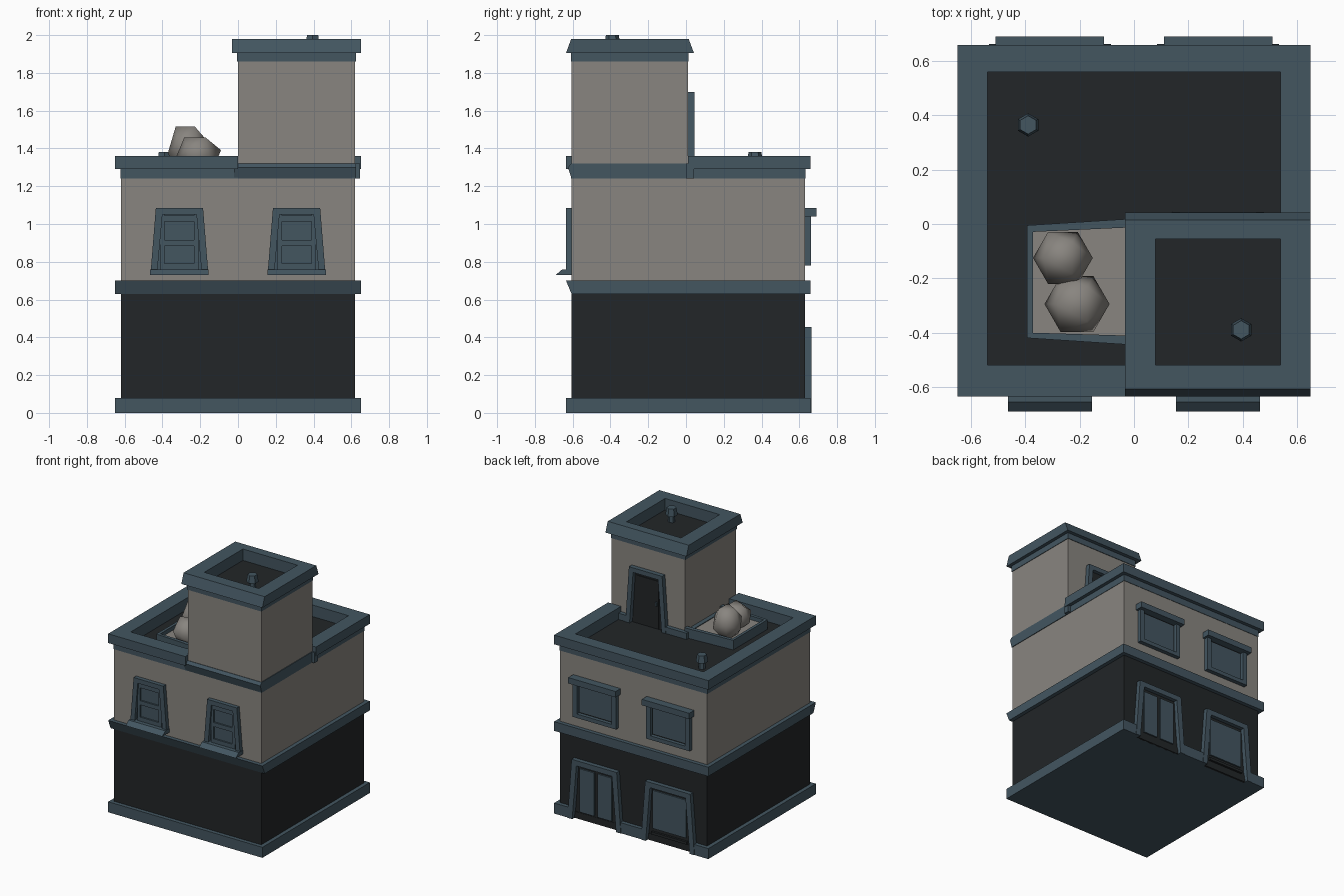
import bpy, bmesh, math
from mathutils import Vector, Matrix

if "Cube" in bpy.data.objects:
    bpy.data.objects.remove(bpy.data.objects["Cube"])


def material(name, rgb):
    m = bpy.data.materials.new(name)
    m.diffuse_color = (*rgb, 1)
    m.use_nodes = True
    m.node_tree.nodes["Principled BSDF"].inputs["Base Color"].default_value = m.diffuse_color
    return m


STEEL = material("steel_blue", (0.056, 0.092, 0.118))
DARK = material("charcoal", (0.016, 0.019, 0.021))
WALL = material("warm_grey", (0.25, 0.235, 0.215))


def finish(name, bm, mat):
    bmesh.ops.recalc_face_normals(bm, faces=bm.faces)
    me = bpy.data.meshes.new(name)
    bm.to_mesh(me)
    bm.free()
    me.materials.append(mat)
    ob = bpy.data.objects.new(name, me)
    bpy.context.collection.objects.link(ob)
    return ob


def prism(name, pts, axis, a, b, mat):
    """Extrude a 2D outline from a to b along an axis."""
    place = {"x": lambda p, t: (t, p[0], p[1]),
             "y": lambda p, t: (p[0], t, p[1]),
             "z": lambda p, t: (p[0], p[1], t)}[axis]
    bm = bmesh.new()
    lo = [bm.verts.new(place(p, a)) for p in pts]
    hi = [bm.verts.new(place(p, b)) for p in pts]
    bm.faces.new(lo)
    bm.faces.new(hi)
    n = len(pts)
    for i in range(n):
        j = (i + 1) % n
        bm.faces.new((lo[i], lo[j], hi[j], hi[i]))
    return finish(name, bm, mat)


def box(name, x0, x1, y0, y1, z0, z1, mat):
    return prism(name, [(x0, y0), (x1, y0), (x1, y1), (x0, y1)], "z", z0, z1, mat)


def arch(name, cx, hb, ht, z0, z1, t, y0, y1, mat):
    """Tapered surround: two leaning legs and a head."""
    pts = [(-hb, z0), (-ht, z1), (ht, z1), (hb, z0),
           (hb - t, z0), (ht - t, z1 - t), (t - ht, z1 - t), (t - hb, z0)]
    return prism(name, [(cx + x, z) for x, z in pts], "y", y0, y1, mat)


# Ground floor with base trim that stops at the shop openings
box("ground_floor", -0.62, 0.62, -0.605, 0.63, 0.04, 0.66, DARK)
box("base_trim", -0.65, 0.65, -0.635, 0.628, 0, 0.08, STEEL)
for x0, x1 in ((-0.65, -0.53), (-0.10, 0.10), (0.53, 0.65)):
    box("base_trim_back", x0, x1, 0.60, 0.66, 0, 0.08, STEEL)

# Middle band, flared at the front
prism("middle_band", [(-0.606, 0.63), (-0.635, 0.70), (0.66, 0.70), (0.66, 0.63)],
      "x", -0.65, 0.65, STEEL)

# Upper floor and main roof
box("upper_floor", -0.62, 0.62, -0.605, 0.63, 0.68, 1.26, WALL)
box("roof_deck", -0.60, 0.60, -0.59, 0.61, 1.25, 1.272, DARK)

# Parapet: narrow lower course, wide cap, open where the tower stands
for z0, z1, e in ((1.24, 1.29, 0), (1.29, 1.36, 0.027)):
    x, yf, yb = 0.623 + e, -0.608 - e, 0.633 + e
    box("parapet_left", -x, -0.54, yf, yb, z0, z1, STEEL)
    box("parapet_back", -x, x, 0.56, yb, z0, z1, STEEL)
    box("parapet_right", 0.54, x, 0.01, yb, z0, z1, STEEL)
    box("parapet_front", -x, 0.0, yf, -0.52, z0, z1, STEEL)

# Tower with base band (gap at the door)
box("tower", 0, 0.62, -0.605, 0.01, 1.25, 1.89, WALL)
box("tower_roof_deck", 0.05, 0.57, -0.55, -0.03, 1.88, 1.893, DARK)
prism("tower_band_front", [(-0.606, 1.24), (-0.625, 1.30), (-0.608, 1.32), (-0.55, 1.32), (-0.55, 1.24)],
      "x", -0.02, 0.625, STEEL)
box("tower_band_left", -0.033, 0.02, -0.60, 0.04, 1.24, 1.32, STEEL)
box("tower_band_right", 0.60, 0.625, -0.608, 0.04, 1.24, 1.32, STEEL)
for x0, x1 in ((-0.033, 0.16), (0.46, 0.645)):
    box("tower_band_back", x0, x1, 0.0, 0.042, 1.24, 1.32, STEEL)

# Tower parapet: flush neck and sloped cap
for x0, x1, y0, y1 in ((-0.004, 0.08, -0.609, 0.014), (0.54, 0.624, -0.609, 0.014),
                       (0, 0.62, -0.609, -0.52), (0, 0.62, -0.055, 0.014)):
    box("tower_neck", x0, x1, y0, y1, 1.86, 1.91, STEEL)
prism("tower_cap_front", [(-0.635, 1.905), (-0.608, 1.98), (-0.52, 1.98), (-0.52, 1.905)],
      "x", -0.033, 0.65, STEEL)
prism("tower_cap_back", [(0.042, 1.905), (0.014, 1.98), (-0.055, 1.98), (-0.055, 1.905)],
      "x", -0.033, 0.65, STEEL)
for x0, x1 in ((-0.033, 0.08), (0.54, 0.65)):
    box("tower_cap_side", x0, x1, -0.605, 0.01, 1.905, 1.98, STEEL)

# Tower door
arch("tower_door_frame", 0.31, 0.17, 0.14, 1.27, 1.70, 0.035, 0.005, 0.045, STEEL)
prism("tower_door", [(0.18, 1.27), (0.205, 1.67), (0.415, 1.67), (0.44, 1.27)],
      "y", 0.0, 0.016, DARK)
box("tower_door_leaf", 0.215, 0.405, 0.01, 0.022, 1.28, 1.64, DARK)
box("tower_door_handle", 0.225, 0.24, 0.02, 0.032, 1.45, 1.48, STEEL)

for c in (-0.31, 0.31):
    # Front windows: tapered surround, sash with two panes, sloped sill
    arch("front_window_frame", c, 0.152, 0.125, 0.75, 1.085, 0.035, -0.636, -0.60, STEEL)
    box("front_window_panel", c - 0.12, c + 0.12, -0.612, -0.60, 0.75, 1.06, STEEL)
    for s in (-1, 1):
        box("front_sash_stile", c + s * 0.09 - 0.012, c + s * 0.09 + 0.012,
            -0.624, -0.60, 0.76, 1.05, STEEL)
    for z in (0.775, 0.90, 1.03):
        box("front_sash_rail", c - 0.09, c + 0.09, -0.624, -0.60, z - 0.016, z + 0.016, STEEL)
    prism("front_window_sill", [(-0.60, 0.73), (-0.69, 0.73), (-0.655, 0.76), (-0.60, 0.76)],
          "x", c - 0.155, c + 0.155, STEEL)

    # Back windows: square frame, dark reveal, pane, lintel
    box("back_window_reveal", c - 0.16, c + 0.16, 0.62, 0.634, 0.79, 1.05, DARK)
    box("back_window_pane", c - 0.14, c + 0.14, 0.62, 0.64, 0.82, 1.03, STEEL)
    for s in (-1, 1):
        box("back_window_jamb", c + s * 0.165 - 0.018, c + s * 0.165 + 0.018,
            0.62, 0.662, 0.78, 1.05, STEEL)
    box("back_window_sill", c - 0.183, c + 0.183, 0.62, 0.662, 0.78, 0.81, STEEL)
    box("back_window_lintel", c - 0.20, c + 0.20, 0.62, 0.69, 1.04, 1.085, STEEL)

    # Shop openings on the ground floor
    arch("shop_frame", c, 0.225, 0.19, 0, 0.455, 0.04, 0.62, 0.664, STEEL)
    box("shop_reveal", c - 0.16, c + 0.16, 0.62, 0.634, 0.0, 0.42, DARK)
    box("shop_threshold", c - 0.19, c + 0.19, 0.62, 0.636, 0, 0.05, DARK)

# Double door and shop window glass
for x0, x1 in ((0.175, 0.295), (0.325, 0.445)):
    box("double_door_leaf", x0, x1, 0.62, 0.645, 0.06, 0.39, STEEL)
box("shop_window_pane", -0.45, -0.17, 0.62, 0.645, 0.10, 0.39, STEEL)
box("shop_window_ledge", -0.46, -0.16, 0.62, 0.65, 0.055, 0.075, DARK)

# Planter beside the tower
prism("planter_soil", [(-0.385, -0.41), (0, -0.43), (0, 0.0), (-0.385, -0.02)],
      "z", 1.26, 1.315, WALL)
prism("planter_left", [(-0.395, -0.42), (-0.373, -0.42), (-0.373, -0.005), (-0.395, -0.005)],
      "z", 1.26, 1.345, STEEL)
prism("planter_front", [(-0.395, -0.42), (0, -0.446), (0, -0.412), (-0.395, -0.40)],
      "z", 1.26, 1.345, STEEL)
prism("planter_back", [(-0.395, -0.03), (0, -0.012), (0, 0.02), (-0.395, -0.005)],
      "z", 1.26, 1.345, STEEL)


def bush(name, loc, size):
    """Icosahedron standing on a face, a corner turned towards x."""
    bm = bmesh.new()
    bmesh.ops.create_icosphere(bm, subdivisions=1, radius=1)
    bm.normal_update()
    bm.faces.ensure_lookup_table()
    q = bm.faces[0].normal.rotation_difference(Vector((0, 0, 1)))
    bm.transform(q.to_matrix().to_4x4())
    far = max(bm.verts, key=lambda v: v.co.xy.length).co
    bm.transform(Matrix.Rotation(-math.atan2(far.y, far.x), 4, "Z"))
    bm.transform(Matrix.Translation(loc) @ Matrix.Diagonal((*size, 1)))
    ob = finish(name, bm, WALL)
    ob.data.polygons.foreach_set("use_smooth", [True] * len(ob.data.polygons))


bush("bush_back", (-0.262, -0.125, 1.40), (0.112, 0.112, 0.145))
bush("bush_front", (-0.21, -0.295, 1.37), (0.122, 0.122, 0.112))

# Roof vents: pipe with a hood
for x, y, z in ((-0.39, 0.365, 1.265), (0.395, -0.39, 1.885)):
    for name, r0, r1, z0, z1 in (("vent_pipe", 0.025, 0.025, 0, 0.07),
                                 ("vent_hood", 0.043, 0.034, 0.06, 0.115)):
        bm = bmesh.new()
        bmesh.ops.create_cone(bm, cap_ends=True, segments=6, radius1=r0, radius2=r1, depth=z1 - z0)
        bm.transform(Matrix.Translation((x, y, z + (z0 + z1) / 2)))
        finish(name, bm, STEEL)
